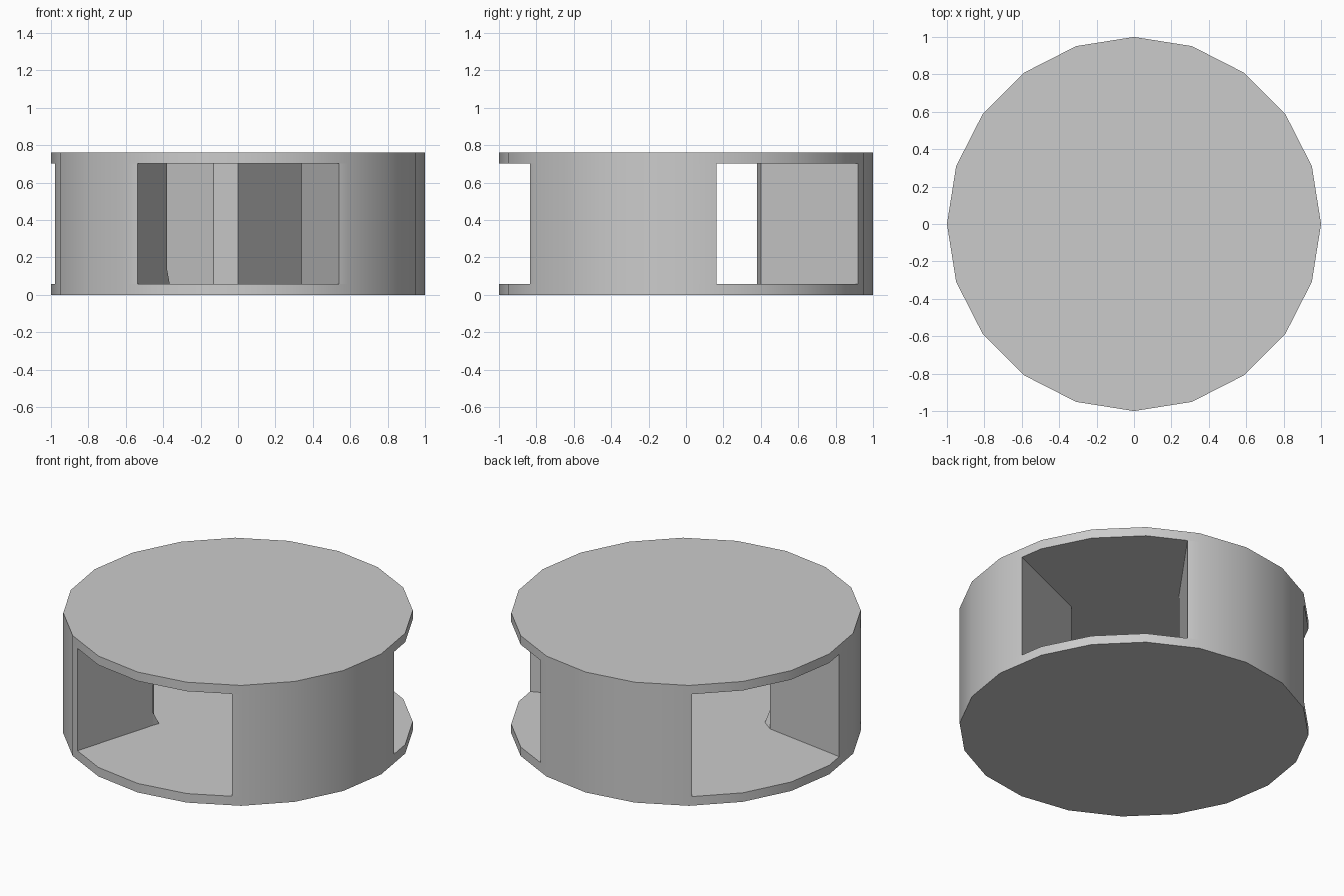
import bpy, bmesh
from math import cos, sin, radians

if "Cube" in bpy.data.objects:
    bpy.data.objects.remove(bpy.data.objects["Cube"])

SIDES, STEP = 20, 18
HEIGHT, PLATE = 0.76, 0.057


def rim(deg):
    """Point on the 20-sided outline at an angle."""
    r = cos(radians(STEP / 2)) / cos(radians(deg % STEP - STEP / 2))
    return (r * cos(radians(deg)), r * sin(radians(deg)))


def finish(name, bm):
    bmesh.ops.recalc_face_normals(bm, faces=bm.faces)
    mesh = bpy.data.meshes.new(name)
    bm.to_mesh(mesh)
    bm.free()
    obj = bpy.data.objects.new(name, mesh)
    bpy.context.collection.objects.link(obj)
    bpy.ops.object.select_all(action='DESELECT')
    obj.select_set(True)
    bpy.context.view_layer.objects.active = obj
    bpy.ops.object.shade_smooth_by_angle(angle=radians(30))
    return obj


def prism(name, outline, z0, z1):
    bm = bmesh.new()
    low = [bm.verts.new((x, y, z0)) for x, y in outline]
    high = [bm.verts.new((x, y, z1)) for x, y in outline]
    bm.faces.new(low)
    bm.faces.new(high)
    n = len(outline)
    for i in range(n):
        j = (i + 1) % n
        bm.faces.new((low[i], low[j], high[j], high[i]))
    return finish(name, bm)


def block(name, start, end, inner):
    """Wedge between the plates: outer arc plus the two inner corners."""
    corners = [a for a in range(-360, 361, STEP) if start < a < end]
    outline = [rim(a) for a in [start] + corners + [end]] + inner
    return prism(name, outline, PLATE, HEIGHT - PLATE)


# Top and bottom plates
disc = [rim(i * STEP) for i in range(SIDES)]
prism("bottom_plate", disc, 0, PLATE)
prism("top_plate", disc, HEIGHT - PLATE, HEIGHT)

# Three wedge blocks separating the openings
block("right_block", -57, 9.5, [(0.39, -0.09), (0.34, -0.21)])
block("back_block", 68, 127, [(-0.13, 0.38), (0.0, 0.40)])
block("left_block", 187.5, 237.3, [(-0.38, -0.306), (-0.44, -0.21)])

# Small lip at the foot of the left block
bm = bmesh.new()
for p in [(-0.44, -0.21, PLATE), (-0.38, -0.306, PLATE),
          (-0.365, -0.266, PLATE), (-0.38, -0.306, 0.14)]:
    bm.verts.new(p)
bmesh.ops.convex_hull(bm, input=bm.verts)
finish("left_block_lip", bm)
